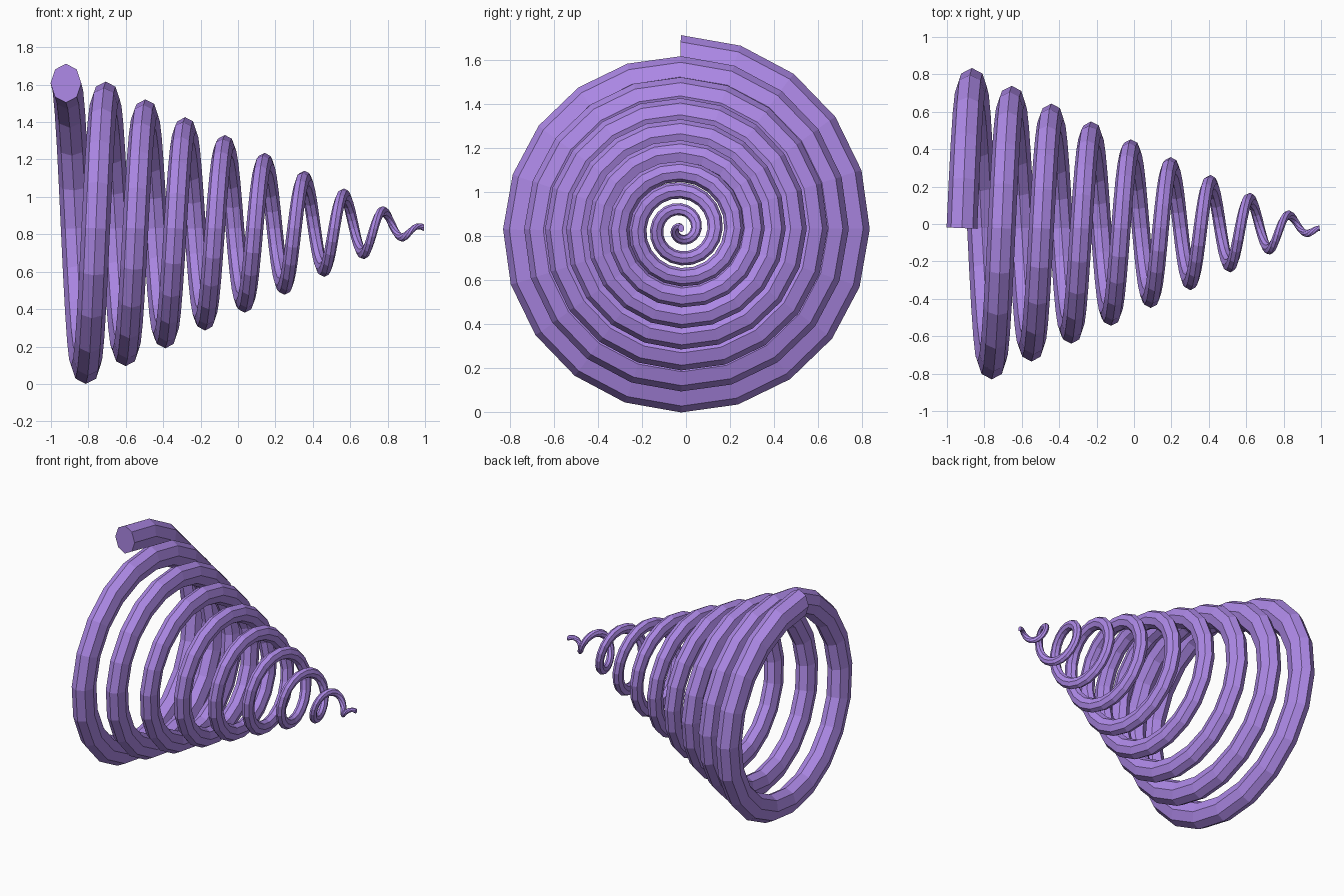
import bpy, bmesh, math
from mathutils import Vector

if "Cube" in bpy.data.objects:
    bpy.data.objects.remove(bpy.data.objects["Cube"])

TURNS, PER_TURN, SIDES = 9, 20, 8
AXIS = Vector((0, -0.022, 0.832))


def path(t):
    """Centre line of the conical coil: starts at the top, winds towards +y."""
    a = t * 2 * math.pi
    radius = 0.772 * (1 - t / TURNS) + 0.004
    return AXIS + Vector((-0.92 + 0.2125 * t, radius * math.sin(a), radius * math.cos(a)))


bm = bmesh.new()
rings = []
for i in range(TURNS * PER_TURN + 1):
    t = i / PER_TURN
    a = t * 2 * math.pi
    # slightly flattened tapering cross-section, square to the path
    radial = Vector((0, math.sin(a), math.cos(a)))
    tangent = (path(t + 0.01) - path(t - 0.01)).normalized()
    side = tangent.cross(radial).normalized()
    r = 0.104 + (0.018 - 0.104) * t / TURNS
    ring = []
    for k in range(SIDES):
        b = k * 2 * math.pi / SIDES
        ring.append(bm.verts.new(path(t) + radial * r * math.cos(b) + side * 0.79 * r * math.sin(b)))
    rings.append(ring)

# tube walls and flat end caps
for p, q in zip(rings, rings[1:]):
    for k in range(SIDES):
        n = (k + 1) % SIDES
        bm.faces.new((p[k], p[n], q[n], q[k]))
bm.faces.new(rings[0])
bm.faces.new(rings[-1])
bmesh.ops.recalc_face_normals(bm, faces=bm.faces)

mesh = bpy.data.meshes.new("conical_coil")
bm.to_mesh(mesh)
bm.free()
coil = bpy.data.objects.new("conical_coil", mesh)
bpy.context.collection.objects.link(coil)

# purple finish
mat = bpy.data.materials.new("purple")
mat.diffuse_color = (0.42, 0.25, 0.80, 1)
mat.use_nodes = True
mat.node_tree.nodes["Principled BSDF"].inputs["Base Color"].default_value = mat.diffuse_color
mesh.materials.append(mat)
